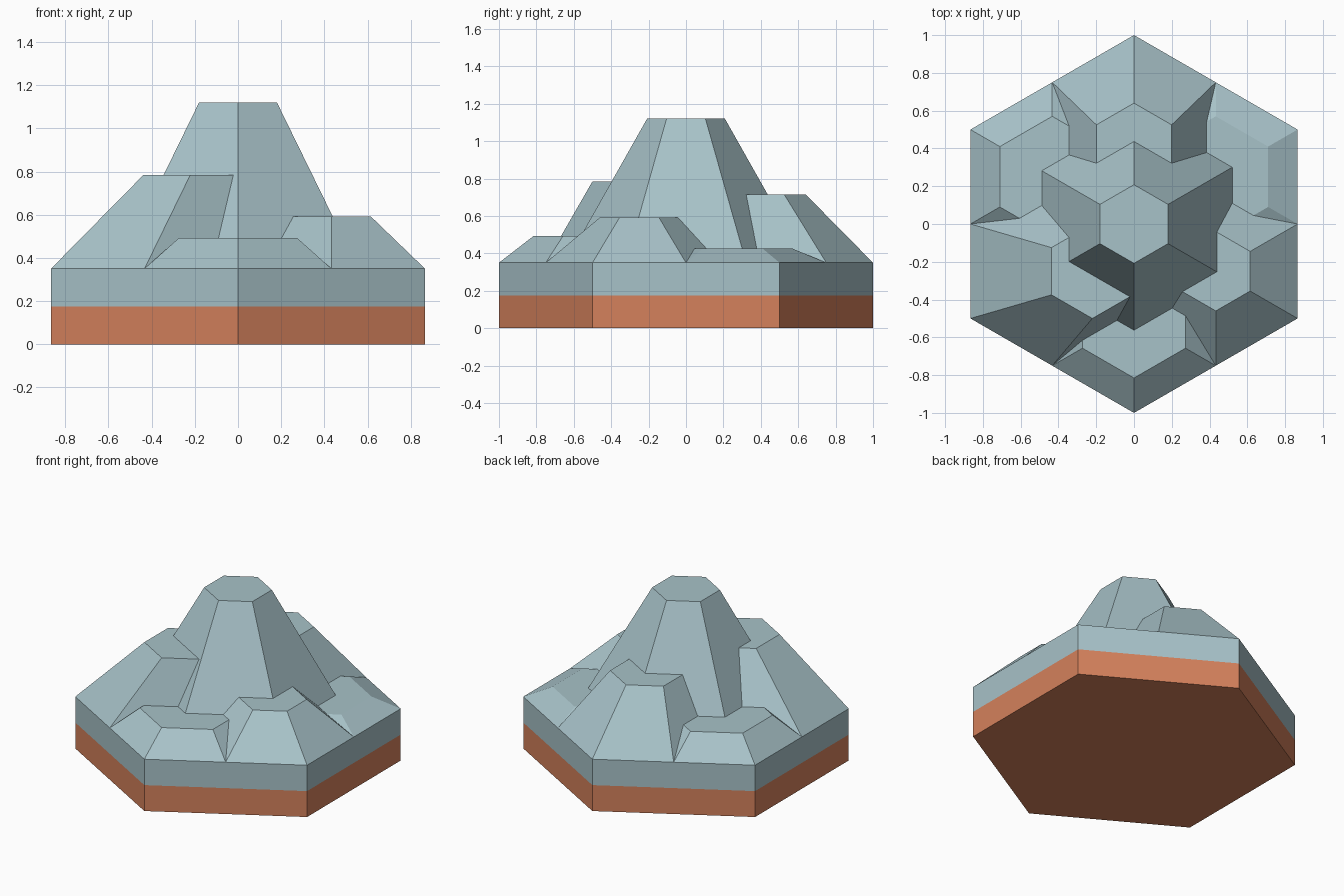
import bpy, bmesh
from math import sin, cos, pi

if "Cube" in bpy.data.objects:
    bpy.data.objects.remove(bpy.data.objects["Cube"])


def material(name, colour):
    m = bpy.data.materials.new(name)
    m.diffuse_color = (*colour, 1)
    m.use_nodes = True
    m.node_tree.nodes["Principled BSDF"].inputs["Base Color"].default_value = m.diffuse_color
    return m


ROCK = material("rock", (0.39, 0.54, 0.58))
EARTH = material("earth", (0.66, 0.22, 0.107))


def hex_frustum(name, mat, low, high):
    """Hexagonal frustum; low and high are (x, y, z, radius), corners on +-y."""
    bm = bmesh.new()
    rings = []
    for x, y, z, r in (low, high):
        rings.append([bm.verts.new((x + r * sin(-i * pi / 3), y + r * cos(i * pi / 3), z))
                      for i in range(6)])
    bottom, top = rings
    bm.faces.new(bottom[::-1])
    bm.faces.new(top)
    for i in range(6):
        j = (i + 1) % 6
        bm.faces.new((bottom[i], bottom[j], top[j], top[i]))
    bmesh.ops.recalc_face_normals(bm, faces=bm.faces)
    mesh = bpy.data.meshes.new(name)
    bm.to_mesh(mesh)
    bm.free()
    mesh.materials.append(mat)
    ob = bpy.data.objects.new(name, mesh)
    bpy.context.collection.objects.link(ob)
    return ob


# Two-layer hexagonal tile
GROUND = 0.35
hex_frustum("earth_layer", EARTH, (0, 0, 0, 1), (0, 0, 0.175, 1))
hex_frustum("rock_layer", ROCK, (0, 0, 0.175, 1), (0, 0, GROUND, 1))

# Central summit
hex_frustum("summit", ROCK, (0, 0, GROUND, 0.643), (0, 0, 1.12, 0.208))

# Six foothills, one towards each tile corner:
# angle step, top height, top radius, top shift in x and y
foothills = {
    "back_hill": (0, 0.715, 0.23, 0, -0.09),
    "back_left_hill": (1, 0.49, 0.32, 0, 0),
    "front_left_hill": (2, 0.785, 0.25, 0.2125, 0),
    "front_hill": (3, 0.493, 0.315, 0, 0),
    "front_right_hill": (4, 0.592, 0.21, 0, 0),
    "back_right_hill": (5, 0.425, 0.32, 0, 0),
}
for name, (step, height, radius, dx, dy) in foothills.items():
    x, y = -0.5 * sin(step * pi / 3), 0.5 * cos(step * pi / 3)
    hex_frustum(name, ROCK, (x, y, GROUND, 0.5), (x + dx, y + dy, height, radius))
